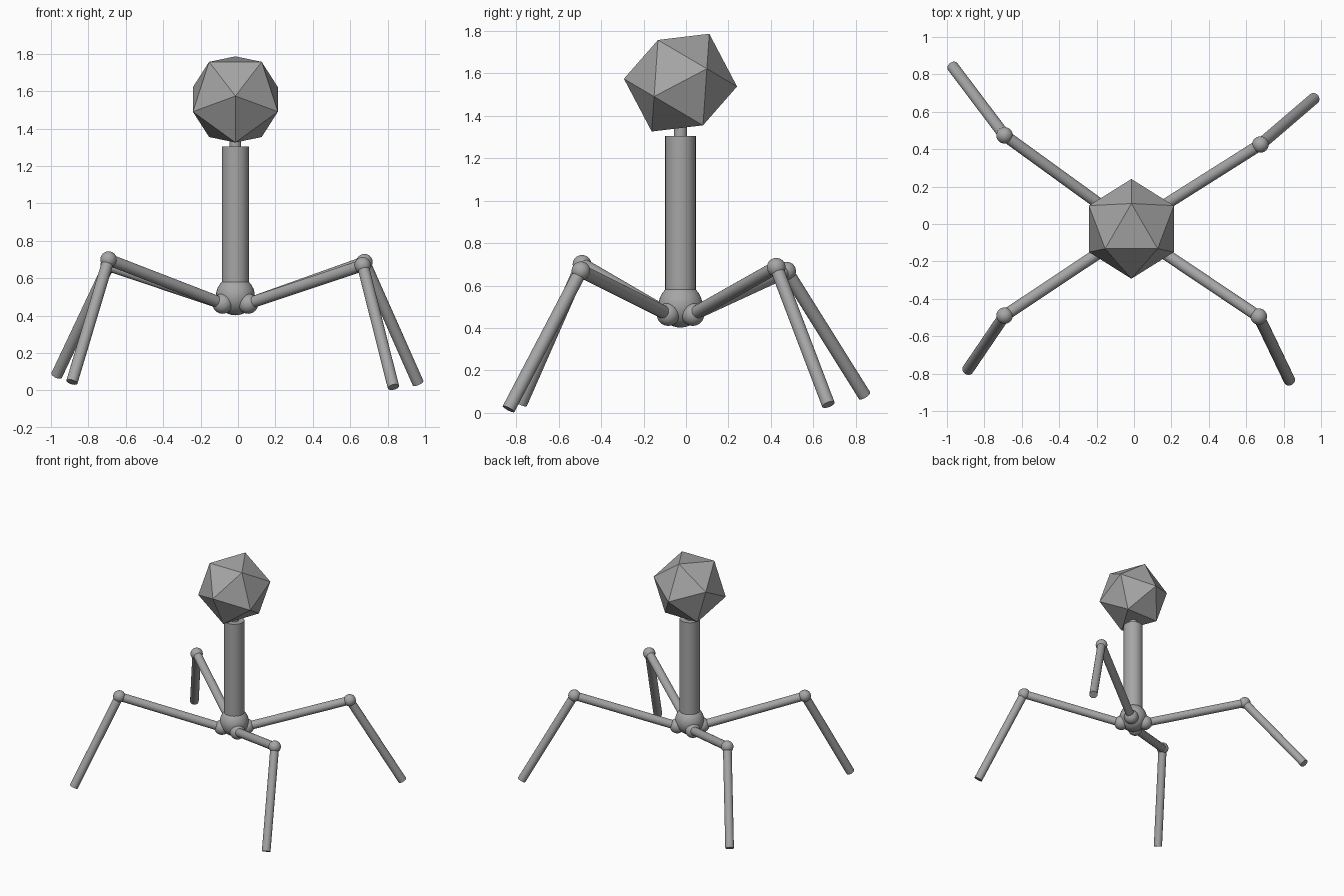
import bpy, bmesh, math
from mathutils import Vector, Matrix

if "Cube" in bpy.data.objects:
    bpy.data.objects.remove(bpy.data.objects["Cube"])

grey = bpy.data.materials.new("grey")
grey.diffuse_color = (0.38, 0.38, 0.38, 1)
grey.use_nodes = True
grey.node_tree.nodes["Principled BSDF"].inputs["Base Color"].default_value = grey.diffuse_color

CX, CY = -0.014, -0.026   # axis of the body


def finish(name, bm, smooth=True):
    mesh = bpy.data.meshes.new(name)
    bmesh.ops.recalc_face_normals(bm, faces=bm.faces)
    bm.to_mesh(mesh)
    bm.free()
    mesh.materials.append(grey)
    ob = bpy.data.objects.new(name, mesh)
    bpy.context.collection.objects.link(ob)
    if smooth:
        bpy.ops.object.select_all(action='DESELECT')
        ob.select_set(True)
        bpy.context.view_layer.objects.active = ob
        bpy.ops.object.shade_smooth_by_angle(angle=math.radians(35))
    return ob


def rod(name, a, b, r):
    a, b = Vector(a), Vector(b)
    d = b - a
    m = Matrix.Translation((a + b) / 2) @ d.to_track_quat('Z', 'Y').to_matrix().to_4x4()
    bm = bmesh.new()
    bmesh.ops.create_cone(bm, cap_ends=True, segments=32, radius1=r, radius2=r,
                          depth=d.length, matrix=m)
    return finish(name, bm)


def ball(name, c, r):
    bm = bmesh.new()
    bmesh.ops.create_uvsphere(bm, u_segments=32, v_segments=16, radius=r,
                              matrix=Matrix.Translation(c))
    return finish(name, bm)


# faceted head: icosahedron from three golden rectangles, tilted about x
a = 0.1405
g = a * (1 + math.sqrt(5)) / 2
bm = bmesh.new()
for s in (-a, a):
    for t in (-g, g):
        for co in ((0, s, t), (s, t, 0), (t, 0, s)):
            bm.verts.new(co)
bmesh.ops.convex_hull(bm, input=bm.verts)
bm.transform(Matrix.Translation((CX, CY, 1.556)) @ Matrix.Rotation(math.radians(-62.2), 4, 'X'))
finish("head", bm, smooth=False)

# neck, body tube and hub
rod("neck", (CX, CY, 1.25), (CX, CY, 1.45), 0.031)
rod("body_tube", (CX, CY, 0.58), (CX, CY, 1.305), 0.072)
ball("hub", (CX, CY, 0.506), 0.104)

# legs: hip side signs, knee, foot
legs = {
    "front_left": (-1, -1, (-0.692, -0.49, 0.70), (-0.888, -0.778, 0.045)),
    "front_right": (1, -1, (0.667, -0.495, 0.669), (0.831, -0.836, 0.018)),
    "back_left": (-1, 1, (-0.692, 0.474, 0.668), (-0.969, 0.841, 0.082)),
    "back_right": (1, 1, (0.676, 0.425, 0.686), (0.963, 0.671, 0.039)),
}
for name, (sx, sy, knee, foot) in legs.items():
    hip = (CX + sx * 0.068, CY + sy * 0.058, 0.464)
    ball(name + "_hip", hip, 0.054)
    rod(name + "_upper_leg", hip, knee, 0.031)
    ball(name + "_knee", knee, 0.044)
    rod(name + "_lower_leg", knee, foot, 0.031)
